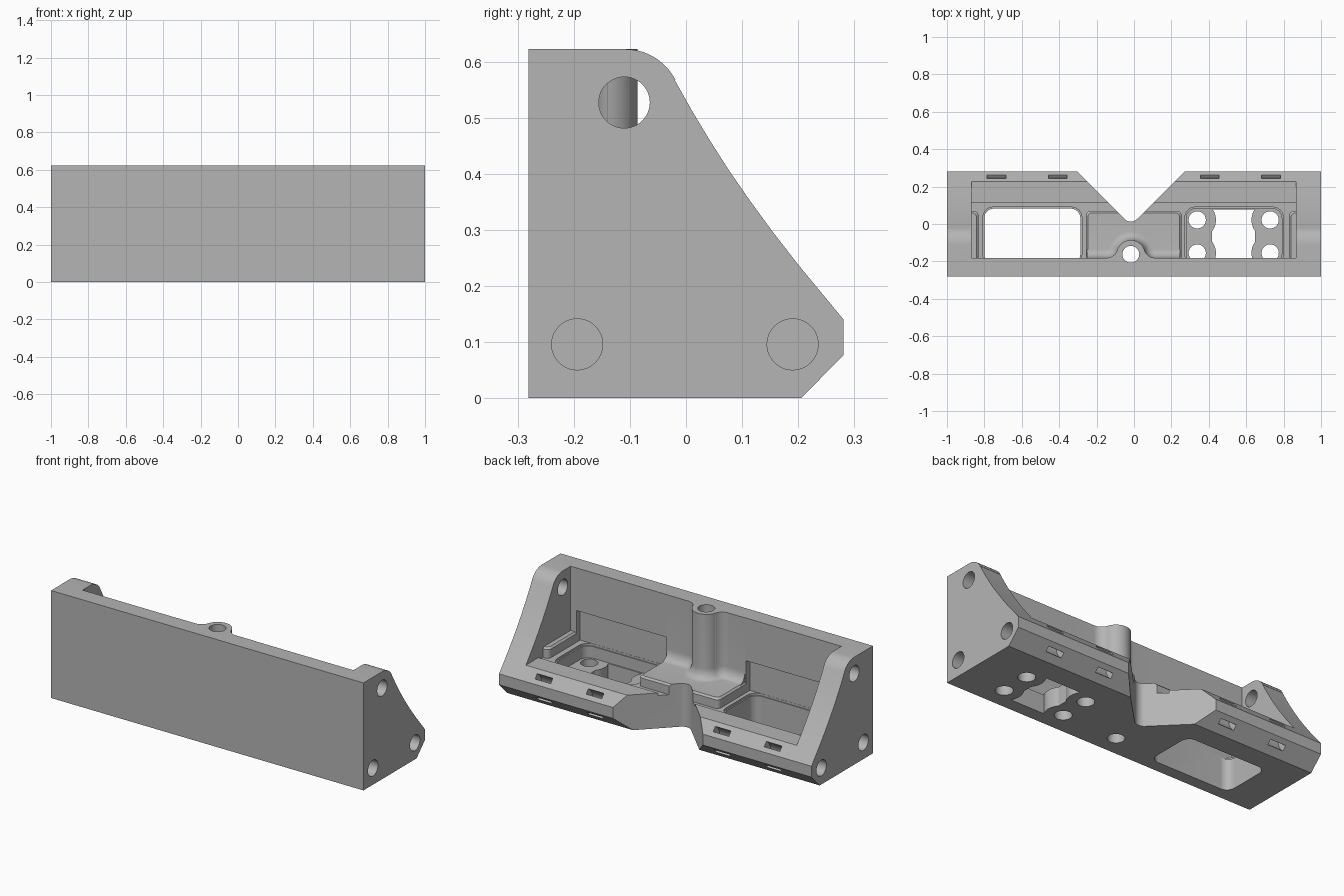
import bpy, bmesh
from math import sin, cos, pi, radians, sqrt

old = bpy.data.objects.get("Cube")
if old:
    bpy.data.objects.remove(old, do_unlink=True)

grey = bpy.data.materials.new("plain grey")
grey.use_nodes = True
grey.diffuse_color = (0.46, 0.46, 0.46, 1)
grey.node_tree.nodes["Principled BSDF"].inputs["Base Color"].default_value = grey.diffuse_color

MID = -0.017       # centre line of notch and screw boss
WALL = -0.182      # inner face of the front wall
FLOOR, LEDGE, PAD = 0.19, 0.205, 0.25


def loft(name, rings):
    bm = bmesh.new()
    loops = [[bm.verts.new(p) for p in ring] for ring in rings]
    n = len(loops[0])
    for a, b in zip(loops, loops[1:]):
        for i in range(n):
            j = (i + 1) % n
            bm.faces.new((a[i], a[j], b[j], b[i]))
    bm.faces.new(loops[0])
    bm.faces.new(loops[-1])
    bmesh.ops.recalc_face_normals(bm, faces=bm.faces)
    mesh = bpy.data.meshes.new(name)
    bm.to_mesh(mesh)
    bm.free()
    mesh.materials.append(grey)
    ob = bpy.data.objects.new(name, mesh)
    bpy.context.collection.objects.link(ob)
    return ob


def prism(name, pts, lo, hi, axis="z"):
    if axis == "z":
        return loft(name, [[(u, v, w) for u, v in pts] for w in (lo, hi)])
    return loft(name, [[(w, u, v) for u, v in pts] for w in (lo, hi)])


def arc(cx, cy, r, a, b, n=10):
    return [(cx + r * cos(radians(a + (b - a) * i / n)),
             cy + r * sin(radians(a + (b - a) * i / n))) for i in range(n + 1)]


def disc(cx, cy, r):
    return arc(cx, cy, r, 0, 352.5, 47)


def rounded(x0, x1, y0, y1, r):
    return (arc(x1 - r, y1 - r, r, 0, 90) + arc(x0 + r, y1 - r, r, 90, 180)
            + arc(x0 + r, y0 + r, r, 180, 270) + arc(x1 - r, y0 + r, r, 270, 360))


def box(name, x0, x1, y0, y1, z0, z1):
    return prism(name, [(x0, y0), (x1, y0), (x1, y1), (x0, y1)], z0, z1)


def combine(target, tool, operation="DIFFERENCE"):
    mod = target.modifiers.new("join", "BOOLEAN")
    mod.operation, mod.solver, mod.object = operation, "EXACT", tool
    bpy.context.view_layer.objects.active = target
    bpy.ops.object.modifier_apply(modifier=mod.name)
    bpy.data.objects.remove(tool, do_unlink=True)


# Main body: side outline run along the length
slope = [(0.281, 0.14), (0.2, 0.238), (0.155, 0.296), (0.114, 0.352),
         (0.078, 0.404), (0.044, 0.457), (0.012, 0.51), (-0.02, 0.567)]
crown = arc(-0.108, 0.522, 0.1, 27, 90)
outline = [(-0.281, 0), (0.205, 0), (0.281, 0.077)] + slope + crown + [(-0.281, 0.622)]
body = prism("mounting_bracket", outline, -1, 1, "x")

# Open interior with floor and rear ledge
combine(body, prism("interior_cutter", [
    (WALL, FLOOR), (0.112, FLOOR), (0.112, LEDGE), (0.6, LEDGE), (0.6, 1), (WALL, 1)],
    -0.868, 0.866, "x"))

# Raised pads: middle and beside each end wall
for name, x0, x1 in (("middle_pad", -0.257, 0.254), ("right_pad", -0.95, -0.832),
                     ("left_pad", 0.83, 0.95)):
    rim = 0.01
    rings = [(0.1, 0), (PAD - rim, 0), (PAD, rim)]
    combine(body, loft(name, [[(x, y, z) for x, y in
            rounded(x0 + d, x1 - d, -0.25 + d, 0.07 - d, 0.025)] for z, d in rings]), "UNION")

# Screw boss blended into the front wall and the middle pad
def boss_outline(d):
    R, f = 0.075 + d, 0.06 - d
    fx, fy, cy = 0.129, WALL + 0.06, -0.162
    t = 180 / pi * (pi / 2 - 1.2695)
    left = arc(MID - fx, fy, f, 270, 360 - t)
    dome = arc(MID, cy, R, 180 - t, t, 24)
    right = arc(MID + fx, fy, f, 180 + t, 270)
    base = WALL + d
    return ([(-0.25, -0.25), (-0.25, base)] + left + dome + right
            + [(0.247, base), (0.247, -0.25)])


levels = [(0.12, 0.045)]
for i in range(9):
    a = pi / 2 * i / 8
    levels.append((PAD + 0.06 * (1 - cos(a)), 0.001 + 0.044 * (1 - sin(a))))
levels.append((0.622, 0.001))
combine(body, loft("screw_boss", [[(x, y, z) for x, y in boss_outline(d)]
                                  for z, d in levels]), "UNION")
combine(body, prism("boss_hole", disc(MID, -0.162, 0.045), -1, 1))

# Notch at the middle of the back
tip = arc(MID, 0.061, 0.048, 225, 315)
combine(body, prism("notch_cutter", [(MID - 0.607, 0.6)] + tip + [(MID + 0.607, 0.6)], -1, 1))

# Shallow recesses in the front wall
for x0, x1 in ((-0.832, -0.257), (0.254, 0.83)):
    combine(body, box("wall_recess", x0, x1, -0.218, -0.15, FLOOR, 0.375))

# Window on one side, pocket on the other, each with a stepped rim
for x0, x1, depth in ((-0.8, -0.287, -1), (0.28, 0.79, 0.11)):
    combine(body, prism("rim_cutter", rounded(x0 - 0.008, x1 + 0.008, -0.217, 0.09, 0.055),
                        FLOOR - 0.012, 0.3))
    combine(body, prism("well_cutter", rounded(x0, x1, -0.212, 0.082, 0.05), depth, 0.3))

# Scalloped opening and four holes in the pocket floor
spots = [(x, y) for x in (0.338, 0.728) for y in (0.022, -0.155)]
opening = box("opening_cutter", 0.418, 0.648, -0.205, 0.078, -0.5, 0.15)
for x, y in spots:
    combine(opening, prism("scallop", disc(x, y, 0.1), -1, 1))
combine(body, opening)
for x, y in spots:
    combine(body, prism("floor_hole", disc(x, y, 0.046), -1, 0.15))

# Screw holes in the ends: upper ones go through, lower ones are blind
for side in (-1, 1):
    for y, z, inner in ((-0.11, 0.527, 0.8), (-0.194, 0.096, 0.85), (0.19, 0.096, 0.85)):
        combine(body, prism("end_hole", disc(y, z, 0.0455), side * inner, side * 1.1, "x"))

# Curved strap slots through the back rail
ring = arc(0.29, 0.108, 0.09, 70, 290, 24) + arc(0.29, 0.108, 0.06, 290, 70, 24)
for x in (-0.735, -0.408, 0.405, 0.732):
    combine(body, prism("strap_slot", ring, x - 0.05, x + 0.05, "x"))

# Smooth curves, sharp edges
bpy.ops.object.select_all(action="DESELECT")
body.select_set(True)
bpy.context.view_layer.objects.active = body
bpy.ops.object.shade_smooth_by_angle(angle=radians(25))
